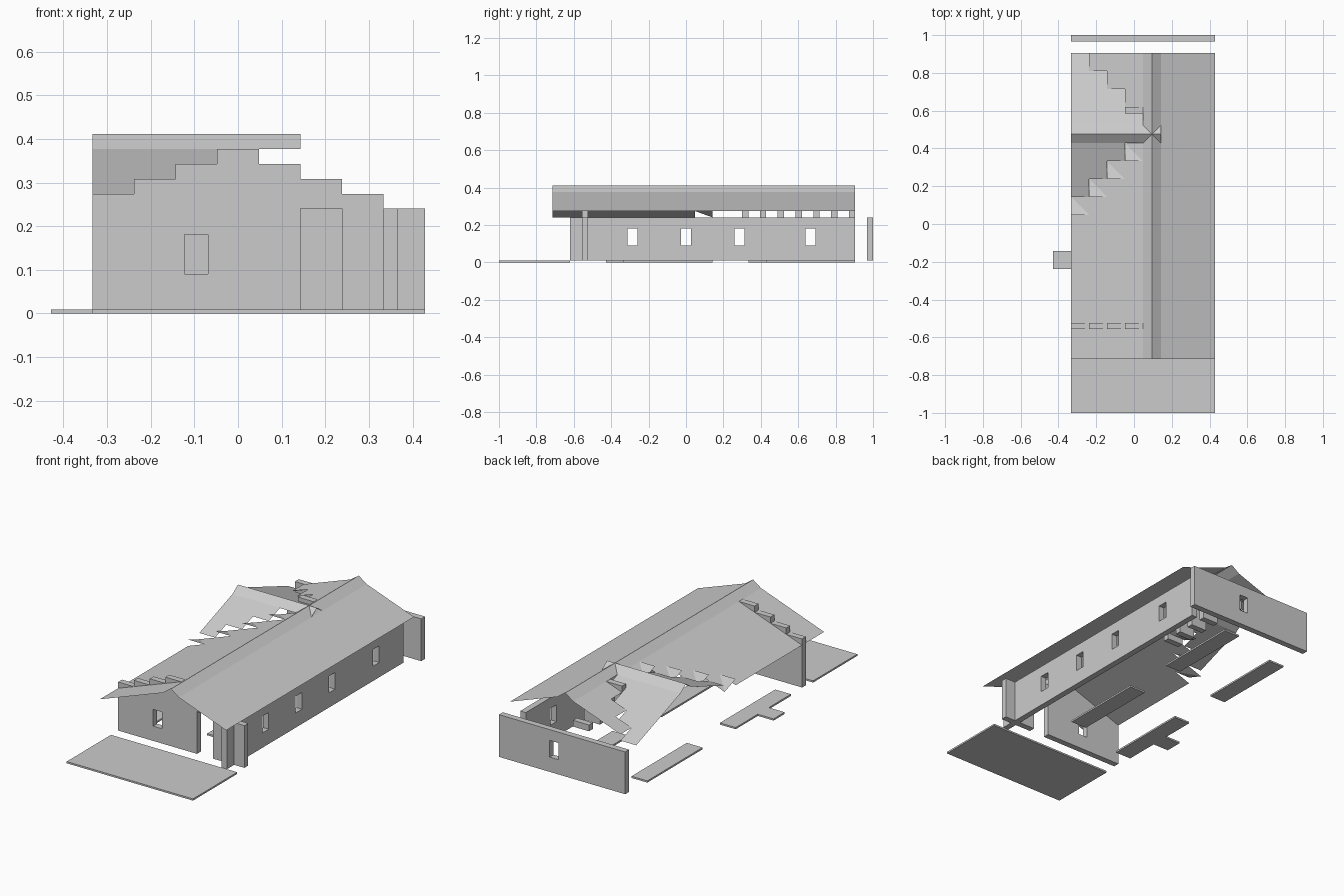
import bpy, bmesh

if "Cube" in bpy.data.objects:
    bpy.data.objects.remove(bpy.data.objects["Cube"])

C = 2 / 21            # grid cell of the building
S = 0.0343            # roof rise per cell
T = C * 0.35          # wall thickness
F, W = 0.0095, 0.24   # floor top, wall top
RIDGE = 0.411


def finish(name, bm):
    bmesh.ops.remove_doubles(bm, verts=bm.verts, dist=1e-5)
    me = bpy.data.meshes.new(name)
    bm.to_mesh(me)
    bm.free()
    ob = bpy.data.objects.new(name, me)
    bpy.context.collection.objects.link(ob)
    return ob


def add_box(bm, x0, x1, y0, y1, z0, z1):
    vs = bmesh.ops.create_cube(bm, size=1)["verts"]
    for v in vs:
        v.co = (x1 if v.co.x > 0 else x0, y1 if v.co.y > 0 else y0, z1 if v.co.z > 0 else z0)


def box(name, *b):
    bm = bmesh.new()
    add_box(bm, *b)
    return finish(name, bm)


def quad(bm, *pts):
    bm.faces.new([bm.verts.new(p) for p in pts])


def cut_windows(wall, boxes):
    bm = bmesh.new()
    for b in boxes:
        add_box(bm, *b)
    cutter = finish("window_cutter", bm)
    cutter.hide_render = True
    mod = wall.modifiers.new("windows", "BOOLEAN")
    mod.operation, mod.solver, mod.object = "DIFFERENCE", "EXACT", cutter
    bpy.context.view_layer.objects.active = wall
    bpy.ops.object.modifier_apply(modifier=mod.name)
    bpy.data.objects.remove(cutter)


def X(i):             # x of column edge i (0 = left eave, 8 = right side)
    return (i - 3.5) * C


def Y(j):             # y of row edge j (0 = front, 21 = back)
    return -1 + j * C


HW, WZ0, WZ1 = 0.027, 0.09, 0.181

# floor slabs
box("front_porch_floor", X(0), X(8), Y(0), Y(4), 0, F)
box("left_front_floor", X(0), X(1), Y(6), Y(11), 0, F)
box("left_step_floor", X(-1), X(0), Y(8), Y(9), 0, F)
box("left_back_floor", X(0), X(1), Y(14), Y(19), 0, F)
box("right_front_floor", X(4), X(5), Y(7), Y(12), 0, F)
box("right_back_floor", X(4), X(5), Y(15), Y(20), 0, F)

# right wall with four windows
right = box("right_wall", X(7), X(7) + T, Y(4), Y(20), F, W)
cut_windows(right, [(X(7) - .05, X(7) + .1, y - HW, y + HW, WZ0, WZ1)
                    for y in (-3 * C, 0, 3 * C, 7 * C)])

# back wall with one window
back = box("back_wall", X(0), X(8), 1 - T, 1, F, W)
cut_windows(back, [(C - HW, C + HW, .9, 1.1, WZ0, WZ1)])

# front wall: stepped gable outline with a door gap
steps = (1, 2, 3, 4, 3, 2, 1)
outline = [(X(0), F)]
for i, k in enumerate(steps):
    outline += [(X(i), W + k * S), (X(i + 1), W + k * S)]
outline += [(X(7), W), (X(8), W), (X(8), F), (X(6), F), (X(6), W), (X(5), W), (X(5), F)]
bm = bmesh.new()
face = bm.faces.new([bm.verts.new((x, Y(5) - T, z)) for x, z in outline])
ext = bmesh.ops.extrude_face_region(bm, geom=[face])["geom"]
bmesh.ops.translate(bm, vec=(0, T, 0), verts=[g for g in ext if isinstance(g, bmesh.types.BMVert)])
bmesh.ops.recalc_face_normals(bm, faces=bm.faces)
front = finish("front_gable_wall", bm)
cut_windows(front, [(-C - HW, -C + HW, Y(4), Y(6), WZ0, WZ1)])

# loose gable blocks inside the side wing
bm = bmesh.new()
for i, k in enumerate(steps):
    add_box(bm, X(3), X(4), Y(20 - i) - T, Y(20 - i), W, W + k * S)
finish("wing_gable_blocks", bm)

# main roof: right slope, ridge cap and left slope with the wing cut out
bm = bmesh.new()
y0, y1, top = Y(3), Y(20), W + 4 * S


def slope_x(xa, za, xb, zb, ya, yb):
    quad(bm, (xa, ya, za), (xb, ya, zb), (xb, yb, zb), (xa, yb, za))


slope_x(X(5), top, X(8), W + S, y0, y1)
slope_x(X(4), top, X(4.5), RIDGE, y0, y1)
slope_x(X(4.5), RIDGE, X(5), top, y0, y1)
for i in range(4):
    slope_x(X(i), W + i * S, X(i + 1), W + (i + 1) * S, y0, Y(11 + i))
    if i:
        slope_x(X(i), W + i * S, X(i + 1), W + (i + 1) * S, Y(20 - i), y1)
finish("main_roof", bm)

# wing roof: cross ridge cap and stepped slopes
bm = bmesh.new()


def slope_y(xa, xb, ya, za, yb, zb):
    quad(bm, (xa, ya, za), (xb, ya, za), (xb, yb, zb), (xa, yb, zb))


slope_y(X(0), X(5), Y(15), top, Y(15.5), RIDGE)
slope_y(X(0), X(5), Y(15.5), RIDGE, Y(16), top)
for i in range(4):
    slope_y(X(i), X(i + 1), Y(16), top, Y(20 - i), W + i * S)
    if i < 3:
        slope_y(X(i), X(i + 1), Y(12 + i), W + (i + 1) * S, Y(15), top)
finish("wing_roof", bm)

# turned valley corner tiles
bm = bmesh.new()
for i in range(4):
    lo, hi = W + i * S, W + (i + 1) * S
    a, b = (X(i), Y(11 + i), hi), (X(i + 1), Y(11 + i), hi)
    c, d = (X(i + 1), Y(12 + i), hi), (X(i), Y(12 + i), lo)
    quad(bm, a, b, d)
    quad(bm, b, c, d)
finish("valley_corner_tiles", bm)
